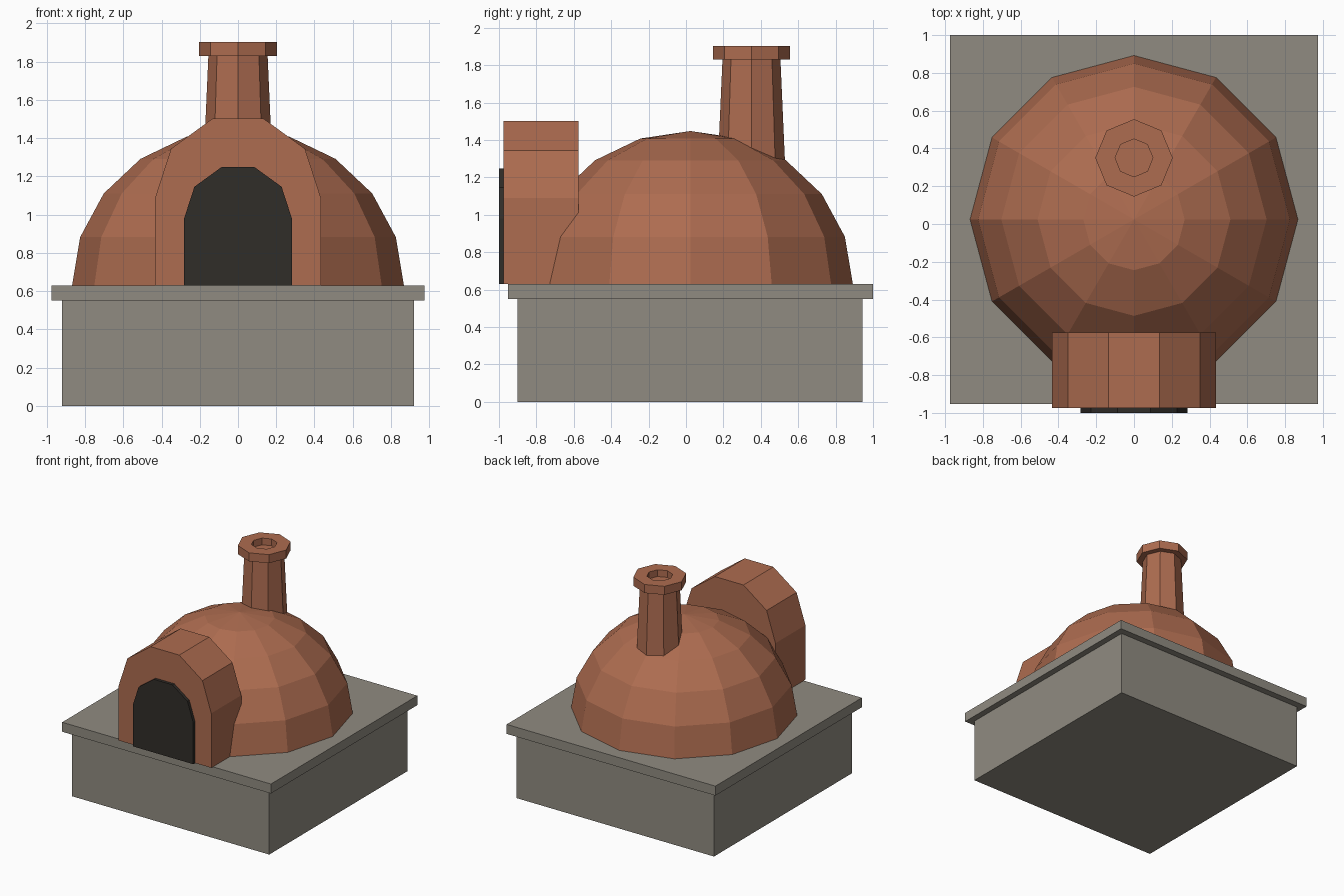
import bpy, bmesh
from math import cos, sin, pi

if "Cube" in bpy.data.objects:
    bpy.data.objects.remove(bpy.data.objects["Cube"])


def material(name, rgb):
    m = bpy.data.materials.new(name)
    m.diffuse_color = (*rgb, 1)
    m.use_nodes = True
    m.node_tree.nodes["Principled BSDF"].inputs["Base Color"].default_value = m.diffuse_color
    return m


CLAY = material("clay", (0.42, 0.15, 0.08))
STONE = material("stone", (0.28, 0.26, 0.22))
SOOT = material("soot", (0.03, 0.026, 0.022))


def finish(name, bm, mat):
    bmesh.ops.recalc_face_normals(bm, faces=bm.faces)
    me = bpy.data.meshes.new(name)
    bm.to_mesh(me)
    bm.free()
    me.materials.append(mat)
    ob = bpy.data.objects.new(name, me)
    bpy.context.collection.objects.link(ob)
    return ob


def box(name, lo, hi, mat):
    bm = bmesh.new()
    bmesh.ops.create_cube(bm, size=1)
    for v in bm.verts:
        v.co = [(a + b) / 2 + c * (b - a) for a, b, c in zip(lo, hi, v.co)]
    return finish(name, bm, mat)


def lathe(name, profile, sides, y, mat):
    """Revolve (radius, z) points around a vertical axis; radius 0 is a pole."""
    bm = bmesh.new()
    rings = []
    for r, z in profile:
        if r == 0:
            rings.append([bm.verts.new((0, y, z))] * sides)
        else:
            rings.append([bm.verts.new((r * cos(2 * pi * i / sides),
                                        y + r * sin(2 * pi * i / sides), z))
                          for i in range(sides)])
    for a, b in zip(rings, rings[1:]):
        for i in range(sides):
            j = (i + 1) % sides
            bm.faces.new(dict.fromkeys((a[i], a[j], b[j], b[i])))
    for ring in (rings[0], rings[-1]):
        if ring[0] is not ring[1]:
            bm.faces.new(ring)
    return finish(name, bm, mat)


def arch(name, r, z0, spring, y0, y1, mat, segs=5):
    """Extruded round-topped arch: straight sides up to the spring line."""
    pts = [(r, z0)] + [(r * cos(pi * i / segs), spring + r * sin(pi * i / segs))
                       for i in range(segs + 1)] + [(-r, z0)]
    bm = bmesh.new()
    face = bm.faces.new([bm.verts.new((x, y0, z)) for x, z in pts])
    ext = bmesh.ops.extrude_face_region(bm, geom=[face], use_keep_orig=True)
    moved = [g for g in ext["geom"] if isinstance(g, bmesh.types.BMVert)]
    bmesh.ops.translate(bm, verts=moved, vec=(0, y1 - y0, 0))
    return finish(name, bm, mat)


# Stone plinth and overhanging slab
box("plinth", (-0.922, -0.9, 0), (0.922, 0.943, 0.55), STONE)
box("slab", (-0.975, -0.953, 0.55), (0.975, 1.0, 0.63), STONE)

# Faceted half-sphere dome
dome = [(0.868 * cos(pi * k / 10), 0.63 + 0.818 * sin(pi * k / 10)) for k in range(5)]
lathe("dome", dome + [(0, 1.448)], 12, 0.024, CLAY)

# Entrance arch and dark opening
arch("entrance_arch", 0.433, 0.63, 1.09, -0.975, -0.575, CLAY)
arch("oven_opening", 0.282, 0.63, 0.98, -1.0, -0.95, SOOT)

# Tapered chimney and rim with a recessed flue
lathe("chimney", [(0.182, 1.22), (0.155, 1.83)], 8, 0.35, CLAY)
lathe("chimney_rim", [(0.205, 1.83), (0.205, 1.902), (0.1, 1.902), (0.1, 1.845)],
      8, 0.35, CLAY)
